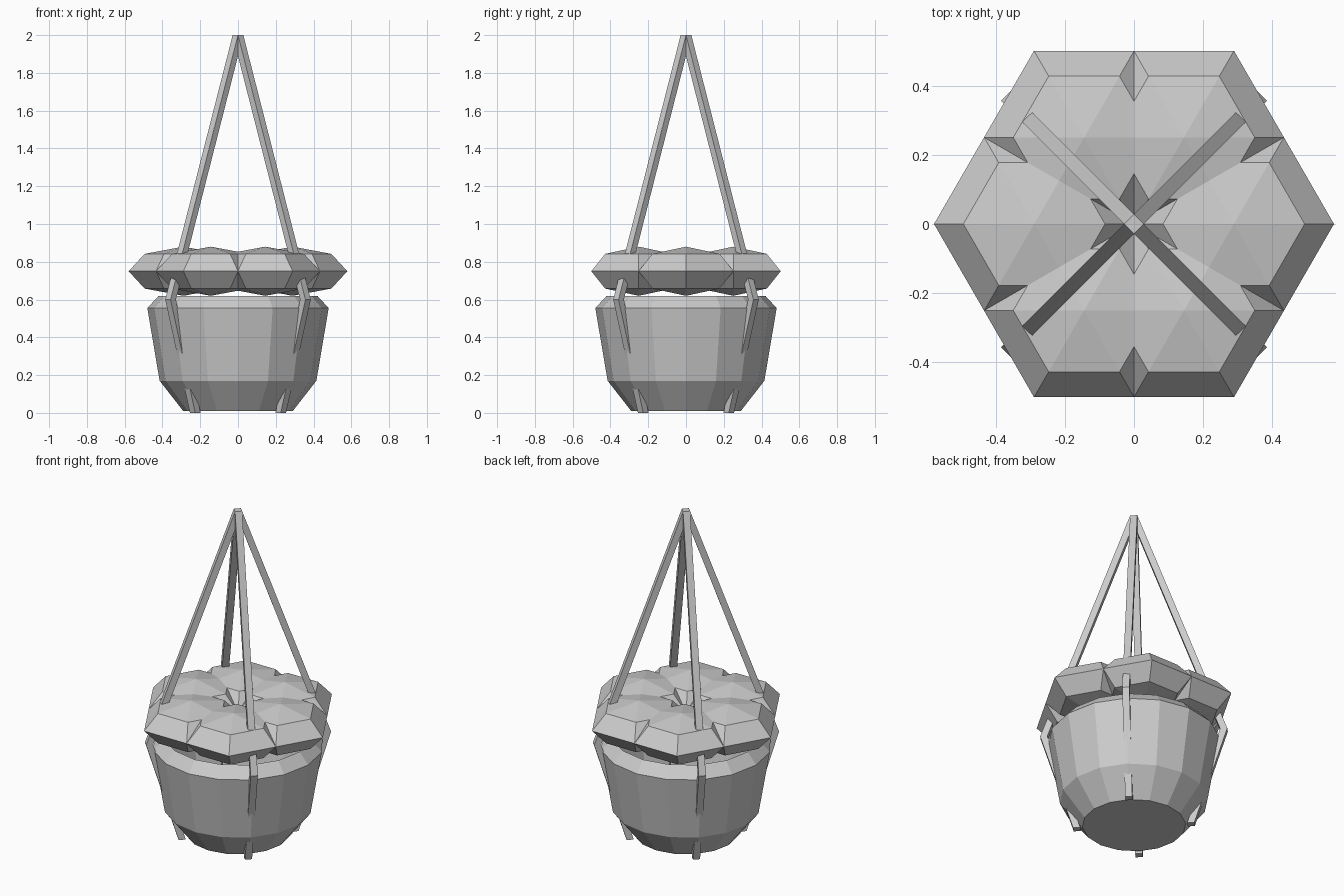
import bpy, bmesh, math
from mathutils import Matrix, Vector

cube = bpy.data.objects.get("Cube")
if cube:
    bpy.data.objects.remove(cube, do_unlink=True)

grey = bpy.data.materials.new("plain_grey")
grey.use_nodes = True
colour = (0.6, 0.6, 0.6, 1)
grey.diffuse_color = colour
grey.node_tree.nodes["Principled BSDF"].inputs["Base Color"].default_value = colour


def finish(bm, name):
    """Turn a bmesh into a flat shaded grey object."""
    bmesh.ops.recalc_face_normals(bm, faces=bm.faces)
    mesh = bpy.data.meshes.new(name)
    bm.to_mesh(mesh)
    bm.free()
    mesh.materials.append(grey)
    obj = bpy.data.objects.new(name, mesh)
    bpy.context.collection.objects.link(obj)
    return obj


def bridge(bm, rings):
    """Join neighbouring rings of vertices with quads."""
    for low, high in zip(rings, rings[1:]):
        n = len(low)
        for i in range(n):
            j = (i + 1) % n
            bm.faces.new((low[i], low[j], high[j], high[i]))


# Pot: faceted bowl with an inward sloping rim
SIDES = 16
profile = [(0.29, 0.01), (0.415, 0.17), (0.48, 0.555), (0.42, 0.62)]
bm = bmesh.new()
rings = []
for r, z in profile:
    angles = [math.tau * i / SIDES for i in range(SIDES)]
    rings.append([bm.verts.new((r * math.cos(a), r * math.sin(a), z)) for a in angles])
bridge(bm, rings)
bm.faces.new(rings[0])
finish(bm, "pot")

# Foliage: six overlapping flattened hexagonal balls around the middle
for k in range(6):
    a = math.radians(60 * k)
    place = (Matrix.Translation((0.289 * math.cos(a), 0.289 * math.sin(a), 0.75))
             @ Matrix.Diagonal((0.29, 0.29, 0.13, 1))
             @ Matrix.Rotation(math.radians(30), 4, "Z"))
    bm = bmesh.new()
    bmesh.ops.create_uvsphere(bm, u_segments=6, v_segments=4, radius=1, matrix=place)
    finish(bm, f"foliage_{k + 1}")

# Hanging straps: square bars from the top knot, bending in under the pot
HALF = 0.02
path = [(0.0, 2.0), (0.505, 0.6), (0.32, 0.0)]
corners = [(-HALF, -HALF), (HALF, -HALF), (HALF, HALF), (-HALF, HALF)]
for k, name in enumerate(("back_left", "back_right", "front_right", "front_left")):
    turn = Matrix.Rotation(math.radians(45 + 90 * k), 3, "Z")
    bm = bmesh.new()
    rings = [[bm.verts.new(turn @ Vector((r + dx, dy, z))) for dx, dy in corners]
             for r, z in path]
    bridge(bm, rings)
    bm.faces.new(rings[0])
    bm.faces.new(rings[-1])
    finish(bm, f"strap_{name}")
